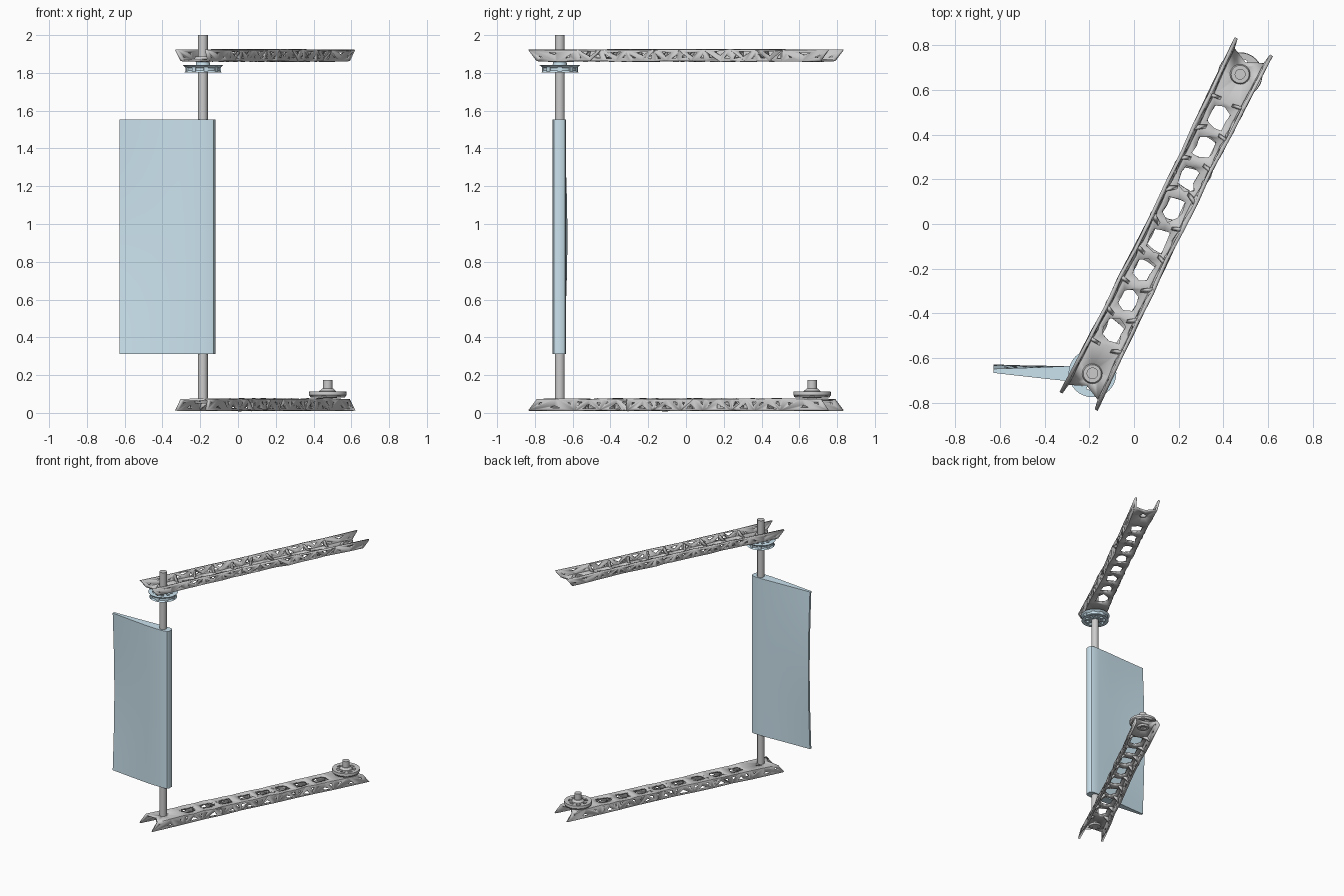
import bpy, bmesh, math, random
from mathutils import Vector, Matrix

if "Cube" in bpy.data.objects:
    bpy.data.objects.remove(bpy.data.objects["Cube"])

random.seed(4)
blue = bpy.data.materials.new("pale_blue")
blue.diffuse_color = (0.60, 0.77, 0.86, 1)
blue.use_nodes = True
blue.node_tree.nodes["Principled BSDF"].inputs["Base Color"].default_value = blue.diffuse_color

ANGLE = math.atan2(1.595, 0.7875)
PLACE = Matrix.Translation((0.144, 0, 0)) @ Matrix.Rotation(ANGLE, 4, 'Z')
PIVOT = (-0.186, -0.668)      # blade shaft
STUB = (0.475, 0.668)         # opposite stub pin


def finish(name, bm, mat=None, angle=30):
    bmesh.ops.recalc_face_normals(bm, faces=bm.faces)
    me = bpy.data.meshes.new(name)
    bm.to_mesh(me)
    bm.free()
    ob = bpy.data.objects.new(name, me)
    bpy.context.collection.objects.link(ob)
    if mat:
        me.materials.append(mat)
    bpy.ops.object.select_all(action='DESELECT')
    ob.select_set(True)
    bpy.context.view_layer.objects.active = ob
    bpy.ops.object.shade_smooth_by_angle(angle=math.radians(angle))
    return ob


def lathe(bm, profile, xy, n=24):
    """Closed (r, z) profile swept round a vertical axis."""
    rings = []
    for k in range(n):
        a = 2 * math.pi * k / n
        rings.append([bm.verts.new((xy[0] + r * math.cos(a), xy[1] + r * math.sin(a), z))
                      for r, z in profile])
    m = len(profile)
    for k in range(n):
        p, q = rings[k], rings[(k + 1) % n]
        for j in range(m):
            bm.faces.new((p[j], q[j], q[(j + 1) % m], p[(j + 1) % m]))


def rod(name, xy, r, z0, z1):
    bm = bmesh.new()
    bmesh.ops.create_cone(bm, cap_ends=True, segments=24, radius1=r, radius2=r, depth=z1 - z0,
                          matrix=Matrix.Translation((*xy, (z0 + z1) / 2)))
    return finish(name, bm)


def spoked_disc(name, xy, rim, hub, spoke_z, spokes, mat=None):
    """Rim and hub rings joined by tapered spokes."""
    bm = bmesh.new()
    lathe(bm, rim, xy, 32)
    lathe(bm, hub, xy)
    z, h = spoke_z
    for k in range(spokes):
        mtx = (Matrix.Translation((*xy, z)) @ Matrix.Rotation(2 * math.pi * k / spokes, 4, 'Z')
               @ Matrix.Translation((0.06, 0, 0)) @ Matrix.Diagonal((0.07, 0.022, h, 1)))
        bmesh.ops.create_cube(bm, size=1, matrix=mtx)
    return finish(name, bm, mat)


# Lattice beams: channel with pierced web and triangulated side walls
def panel(bm, pts, scales, centre=None, radius=None):
    """Ring of faces from an outline to a hole around its centre."""
    pts = [Vector(p) for p in pts]
    c = Vector(centre) if centre else sum(pts, Vector()) / len(pts)
    inner = []
    for p, s in zip(pts, scales):
        d = p - c
        inner.append(c + (d.normalized() * radius if radius else d * s))
    vo = [bm.verts.new(p) for p in pts]
    vi = [bm.verts.new(p) for p in inner]
    n = len(pts)
    for k in range(n):
        bm.faces.new((vo[k], vo[(k + 1) % n], vi[(k + 1) % n], vi[k]))


def beam(name, base_z, up):
    N, SPAN, W0, W1 = 8, 0.61, 0.01, 0.067
    us = [-0.84] + [-SPAN + 2 * SPAN * i / N for i in range(N + 1)] + [0.84]
    half = lambda u: 0.073 + 0.012 * (abs(u) / 0.84) ** 2

    def low(u, s):
        return Vector((u, s * (half(u) - 0.006), W0))

    def top(u, s):
        flare = 0.045 if abs(u) > 0.8 else 0
        return Vector((u + math.copysign(flare, u), s * (half(u) + 0.003), W1))

    bm = bmesh.new()
    for i in range(len(us) - 1):
        a, b = us[i], us[i + 1]
        m = (a + b) / 2
        end = i in (0, len(us) - 2)
        cen = lambda u: Vector((u - math.copysign(0.035, u) if abs(u) > 0.8 else u, 0, W0))
        ring = [low(a, -1), low(m, -1), low(b, -1), cen(b), low(b, 1), low(m, 1), low(a, 1), cen(a)]
        if end:
            panel(bm, ring, [1] * 8, (math.copysign(0.747, m), 0, W0), 0.026)
        else:
            j = random.uniform(-0.06, 0.06)
            panel(bm, ring, [0.56 + j, 0.55 - j, 0.54, 0.68 + j, 0.56 - j, 0.56 + j, 0.55, 0.72])
        for s in (-1, 1):
            for tri in ((low(a, s), low(m, s), top(a, s)), (low(m, s), top(b, s), top(a, s)),
                        (low(m, s), low(b, s), top(b, s))):
                panel(bm, tri, [random.uniform(0.25, 0.55) * (0.6 if end else 1) for _ in tri])
    bmesh.ops.remove_doubles(bm, verts=bm.verts, dist=0.0005)
    # irregular, grown-looking nodes
    for v in bm.verts:
        if abs(v.co.x) < 0.68:
            v.co += Vector((random.uniform(-.012, .012), random.uniform(-.005, .005),
                            random.uniform(-.002, .003)))
            if abs(v.co.y) < 0.03:
                v.co.z += random.uniform(0, 0.012)
    bmesh.ops.recalc_face_normals(bm, faces=bm.faces)
    # gussets between web ribs and walls
    for u in us[1:-1]:
        for s in (-1, 1):
            k = random.uniform(-0.025, 0.025)
            bm.faces.new([bm.verts.new(p) for p in
                          (low(u, s), top(u + k, s), Vector((u - k, s * 0.02, W0)))])
    # pivot bosses on the web
    bosses = bmesh.new()
    for u in (-0.747, 0.747):
        lathe(bosses, [(0.022, 0.002), (0.05, 0.004), (0.04, 0.03), (0.022, 0.03)], (u, 0))
    place = PLACE @ Matrix.Translation((0, 0, base_z)) @ Matrix.Diagonal((1, 1, up, 1))
    bmesh.ops.transform(bm, matrix=place, verts=bm.verts)
    bmesh.ops.transform(bosses, matrix=place, verts=bosses.verts)
    ob = finish(name, bm)
    mod = ob.modifiers.new("thickness", 'SOLIDIFY')
    mod.thickness = 0.015
    mod.offset = 0
    finish(name + "_bosses", bosses)


beam("upper_beam", 1.856, 1)
beam("lower_beam", 0.079, -1)

# Shaft and stub pin
rod("blade_shaft", PIVOT, 0.026, 0.05, 2.0)
rod("stub_pin", STUB, 0.025, 0.06, 0.175)

# Grooved blue pulley under the upper beam, grey flange on the lower beam
spoked_disc("shaft_pulley", PIVOT,
            [(0.075, 1.803), (0.10, 1.801), (0.09, 1.812), (0.09, 1.826), (0.107, 1.841), (0.075, 1.841)],
            [(0.024, 1.803), (0.042, 1.803), (0.036, 1.858), (0.024, 1.858)],
            (1.822, 0.03), 9, blue)
spoked_disc("stub_flange", STUB,
            [(0.07, 0.085), (0.09, 0.082), (0.10, 0.095), (0.098, 0.114), (0.07, 0.112)],
            [(0.02, 0.08), (0.05, 0.08), (0.045, 0.115), (0.03, 0.128), (0.02, 0.128)],
            (0.098, 0.028), 7)

# Tapered blade with a bowed trailing edge
bm = bmesh.new()
rows = []
ROWS = 16
for j in range(ROWS + 1):
    f = j / ROWS
    bow = 0.02 * math.sin(math.pi * f)
    stations = []
    for k in range(13):
        t = 0.5 - 0.5 * math.cos(math.pi * k / 12)          # 0 trailing, 1 leading
        x = -0.628 + 0.508 * t
        thick = 0.009 + 0.027 * min(1, t / 0.72)
        if t > 0.93:
            thick *= 0.45 + 0.55 * math.sqrt(max(0, 1 - ((t - 0.93) / 0.07) ** 2))
        y = -0.67 + (0.013 + bow) * max(0, 1 - t / 0.75) ** 1.3
        stations.append((x, y, thick))
    loop = [(x, y - h) for x, y, h in stations] + [(x, y + h) for x, y, h in reversed(stations)]
    rows.append([bm.verts.new((x, y, 0.312 + 1.24 * f)) for x, y in loop])
n = len(rows[0])
for p, q in zip(rows, rows[1:]):
    for k in range(n):
        bm.faces.new((p[k], p[(k + 1) % n], q[(k + 1) % n], q[k]))
for row in (rows[0], rows[-1]):
    for k in range(n // 2 - 1):
        bm.faces.new((row[k], row[k + 1], row[n - 2 - k], row[n - 1 - k]))
finish("blade", bm, blue, 40)
